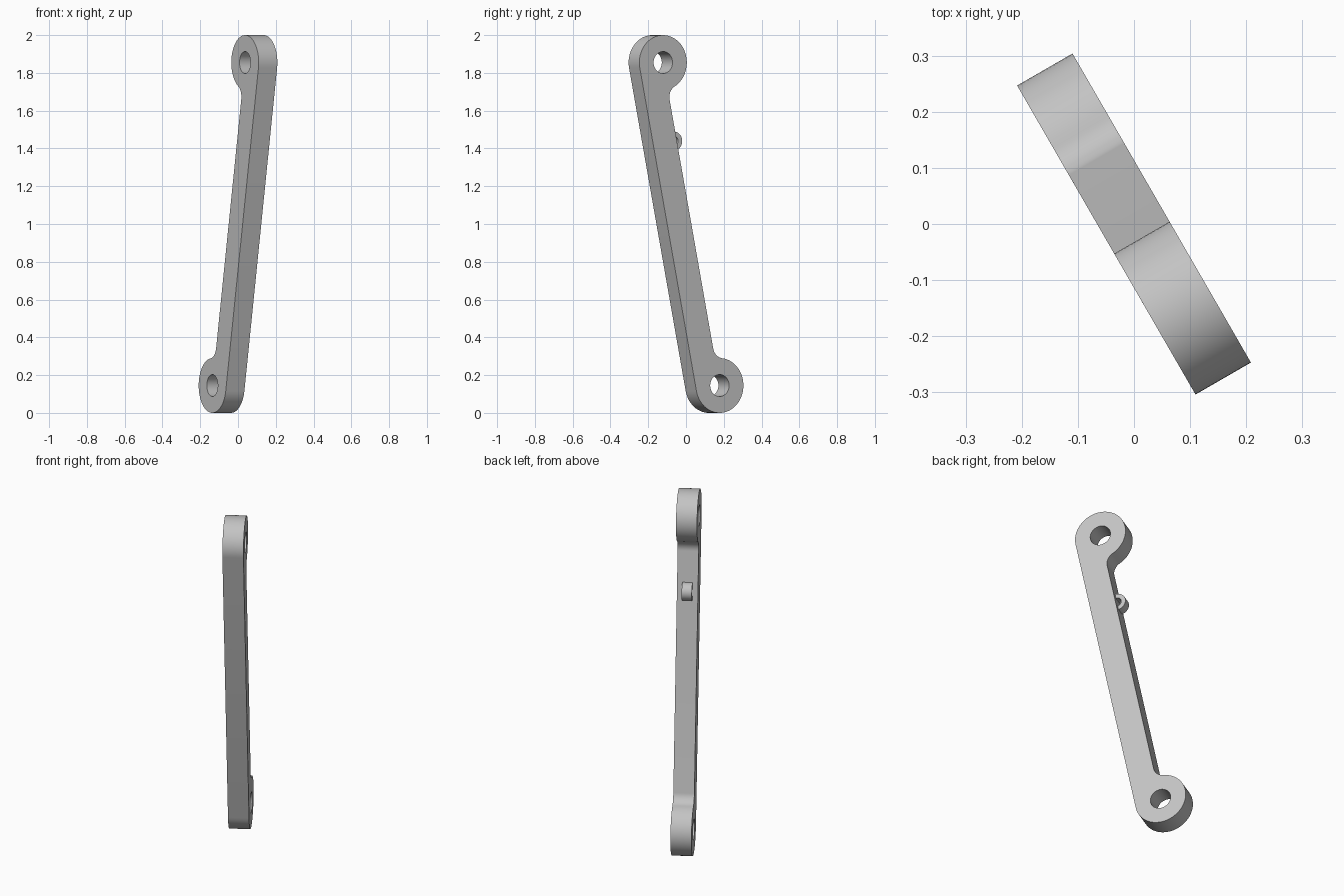
import bpy, bmesh
from math import radians, degrees, sin, cos, atan2, sqrt, hypot
from mathutils import Matrix, Vector

cube = bpy.data.objects.get("Cube")
if cube:
    bpy.data.objects.remove(cube, do_unlink=True)

# One plain grey for the whole part
grey = bpy.data.materials.new("plain_grey")
grey.use_nodes = True
colour = (0.55, 0.55, 0.55, 1)
grey.diffuse_color = colour
grey.node_tree.nodes["Principled BSDF"].inputs["Base Color"].default_value = colour

R = 0.145            # eye outer radius
HOLE = 0.058         # eye hole radius
FILLET = 0.065       # blend between eye and arm
THICK = 0.114
U, Z = 0.173, 0.855  # eye centre offsets from the middle
HALF = hypot(U, Z)

# Profile plane: turned about z, then the arm tilted within that plane
plane = Matrix(((-0.5, 0, 0.866, 0), (0.866, 0, 0.5, 0), (0, 1, 0, 1), (0, 0, 0, 1)))
frame = plane @ Matrix.Rotation(atan2(U, Z), 4, 'Z')


def arc(cx, cy, r, start, end, n):
    steps = [radians(start + (end - start) * i / n) for i in range(n + 1)]
    return [(cx + r * cos(t), cy + r * sin(t)) for t in steps]


def circle(cx, cy, r, n=48):
    return arc(cx, cy, r, 0, 360, n)[:-1]


def plate(name, loops, thick):
    """Extrude closed outlines (outer first, then holes) into a solid."""
    curve = bpy.data.curves.new(name, 'CURVE')
    curve.dimensions = '2D'
    curve.fill_mode = 'BOTH'
    curve.extrude = thick / 2
    for loop in loops:
        spline = curve.splines.new('POLY')
        spline.points.add(len(loop) - 1)
        for point, (x, y) in zip(spline.points, loop):
            point.co = (x, y, 0, 1)
        spline.use_cyclic_u = True
    obj = bpy.data.objects.new(name, curve)
    bpy.context.collection.objects.link(obj)
    bpy.ops.object.select_all(action='DESELECT')
    obj.select_set(True)
    bpy.context.view_layer.objects.active = obj
    bpy.ops.object.convert(target='MESH')
    obj = bpy.context.view_layer.objects.active
    bm = bmesh.new()
    bm.from_mesh(obj.data)
    bmesh.ops.remove_doubles(bm, verts=bm.verts, dist=0.0002)
    bmesh.ops.recalc_face_normals(bm, faces=bm.faces)
    bm.to_mesh(obj.data)
    bm.free()
    obj.matrix_world = frame
    obj.data.materials.clear()
    obj.data.materials.append(grey)
    bpy.ops.object.shade_smooth_by_angle(angle=radians(30))
    return obj


# Link arm: straight tangent side, filleted side, and an eye at each end
drop = sqrt((R + FILLET) ** 2 - FILLET ** 2)
meet = degrees(atan2(-drop, FILLET))
upper = arc(0, HALF, R, 180, meet, 44)
upper += arc(FILLET, HALF - drop, FILLET, 180 + meet, 180, 12)[1:]
lower = [(x, -y) for x, y in reversed(upper)]
plate("link_arm", [upper + lower, circle(0, HALF, HOLE), circle(0, -HALF, HOLE)], THICK)

# Small retaining loop half sunk into the filleted side
along = (frame.inverted() @ Vector((0.0425, -0.074, 1.44))).y
plate("side_loop", [circle(0, along, 0.05, 32), circle(0, along, 0.025, 24)], 0.055)
